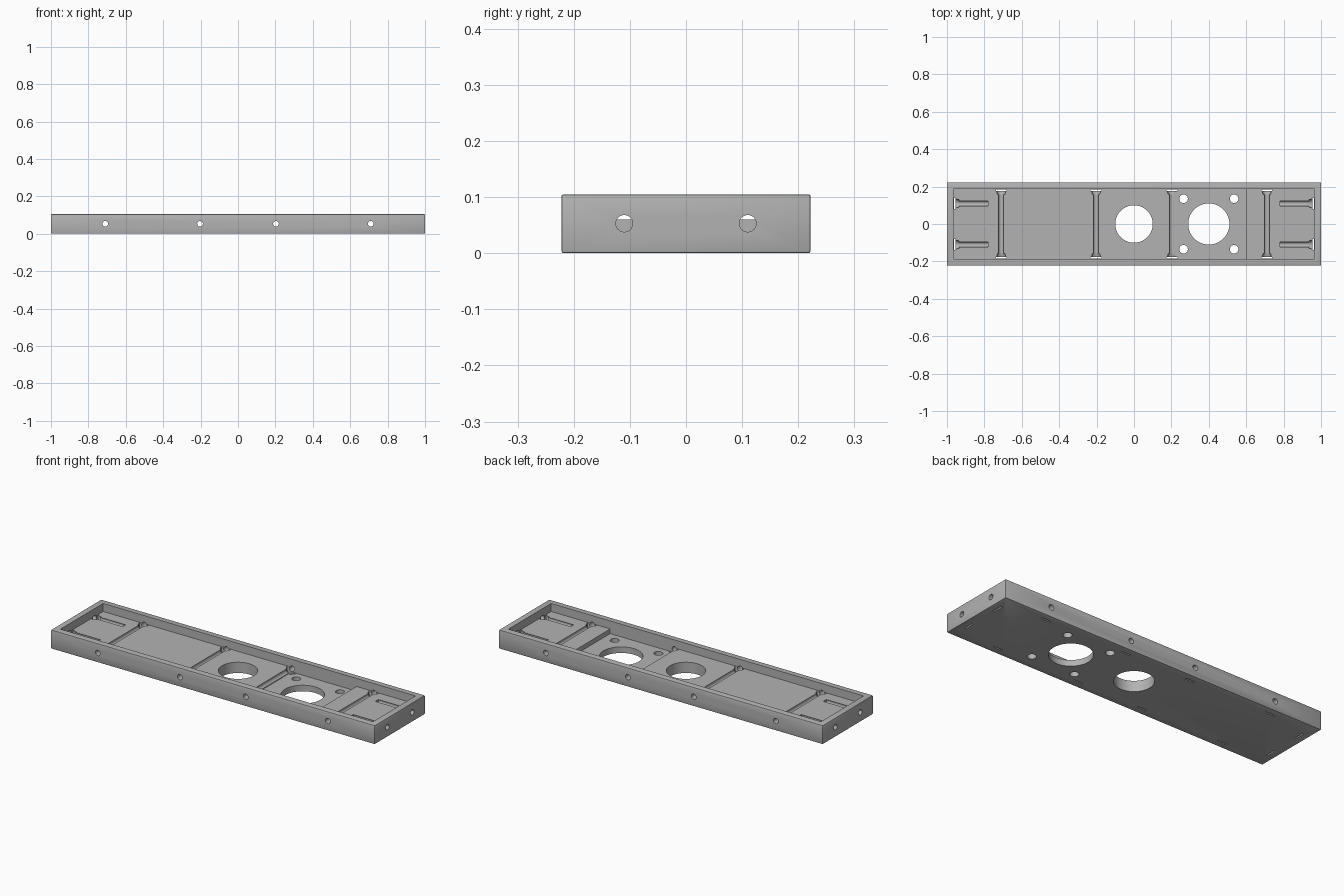
import bpy, bmesh, math
from mathutils import Matrix, Vector

cube = bpy.data.objects.get("Cube")
if cube:
    bpy.data.objects.remove(cube, do_unlink=True)

LENGTH, WIDTH, HEIGHT = 2.0, 0.444, 0.105
IN_X, IN_Y = 0.965, 0.188          # inner cavity half sizes
FLOOR, LOW_FLOOR = 0.06, 0.034     # main and recessed floor levels
BOLT_Z, BOLT_R = 0.053, 0.015

grey = bpy.data.materials.new("plain grey")
grey.use_nodes = True
grey.diffuse_color = (0.45, 0.45, 0.45, 1)
grey.node_tree.nodes["Principled BSDF"].inputs["Base Color"].default_value = grey.diffuse_color


def new_object(name, bm):
    mesh = bpy.data.meshes.new(name)
    bm.to_mesh(mesh)
    bm.free()
    mesh.materials.append(grey)
    obj = bpy.data.objects.new(name, mesh)
    bpy.context.collection.objects.link(obj)
    return obj


def box(name, lo, hi):
    lo, hi = Vector(lo), Vector(hi)
    bm = bmesh.new()
    bmesh.ops.create_cube(bm, size=1, matrix=Matrix.Translation((lo + hi) / 2)
                          @ Matrix.Diagonal((*(hi - lo), 1)))
    return new_object(name, bm)


def rod(name, start, end, r1, r2=None, sides=32):
    start, end = Vector(start), Vector(end)
    axis = end - start
    turn = axis.to_track_quat('Z', 'Y').to_matrix().to_4x4()
    bm = bmesh.new()
    bmesh.ops.create_cone(bm, cap_ends=True, segments=sides, radius1=r1,
                          radius2=r1 if r2 is None else r2, depth=axis.length,
                          matrix=Matrix.Translation((start + end) / 2) @ turn)
    return new_object(name, bm)


# Outer block with softened edges
tray = box("tray", (-LENGTH / 2, -WIDTH / 2, 0), (LENGTH / 2, WIDTH / 2, HEIGHT))
bpy.context.view_layer.objects.active = tray
tray.select_set(True)
bevel = tray.modifiers.new("soft edges", 'BEVEL')
bevel.width, bevel.segments = 0.004, 2
bpy.ops.object.modifier_apply(modifier=bevel.name)


def cut(tool):
    mod = tray.modifiers.new("cut", 'BOOLEAN')
    mod.operation, mod.solver, mod.object = 'DIFFERENCE', 'EXACT', tool
    bpy.ops.object.modifier_apply(modifier=mod.name)
    bpy.data.objects.remove(tool, do_unlink=True)


# Main cavity and the lower bay
cut(box("cavity", (-IN_X, -IN_Y, FLOOR), (IN_X, IN_Y, 0.2)))
cut(box("lower_bay", (0.2, -IN_Y, LOW_FLOOR), (0.6, IN_Y, 0.2)))

# Large openings and four small mounting holes
cut(rod("middle_opening", (0, 0, -0.1), (0, 0, 0.2), 0.1, sides=64))
cut(rod("bay_opening", (0.4, 0, -0.1), (0.4, 0, 0.2), 0.11, sides=64))
for x in (0.265, 0.535):
    for y in (-0.135, 0.135):
        cut(rod("mount_hole", (x, y, -0.1), (x, y, 0.2), 0.023))


def bolt_pocket(wall, inward):
    """Washer slot through the floor and a tapered seat next to a wall."""
    wall, inward = Vector(wall), Vector(inward)
    side = Vector((abs(inward.y), abs(inward.x), 0)) * 0.029
    a, b = wall + inward * 0.003, wall + inward * 0.011
    lo = Vector(map(min, a, b)) - side
    hi = Vector(map(max, a, b)) + side
    lo.z, hi.z = -0.05, 0.085
    cut(box("washer_slot", lo, hi))
    cut(rod("bolt_seat", wall + inward * 0.010, wall + inward * 0.029, 0.026, 0.021))


# Cross channels running through both long walls
for x in (-0.71, -0.203, 0.203, 0.71):
    cut(rod("cross_channel", (x, -0.3, BOLT_Z), (x, 0.3, BOLT_Z), BOLT_R))
    for s in (-1, 1):
        bolt_pocket((x, s * IN_Y, BOLT_Z), (0, -s, 0))

# Short channels through the end walls
for s in (-1, 1):
    for y in (-0.11, 0.11):
        cut(rod("end_channel", (s * 1.1, y, BOLT_Z), (s * 0.78, y, BOLT_Z), BOLT_R))
        bolt_pocket((s * IN_X, y, BOLT_Z), (-s, 0, 0))

bpy.ops.object.shade_smooth_by_angle(angle=math.radians(25))
